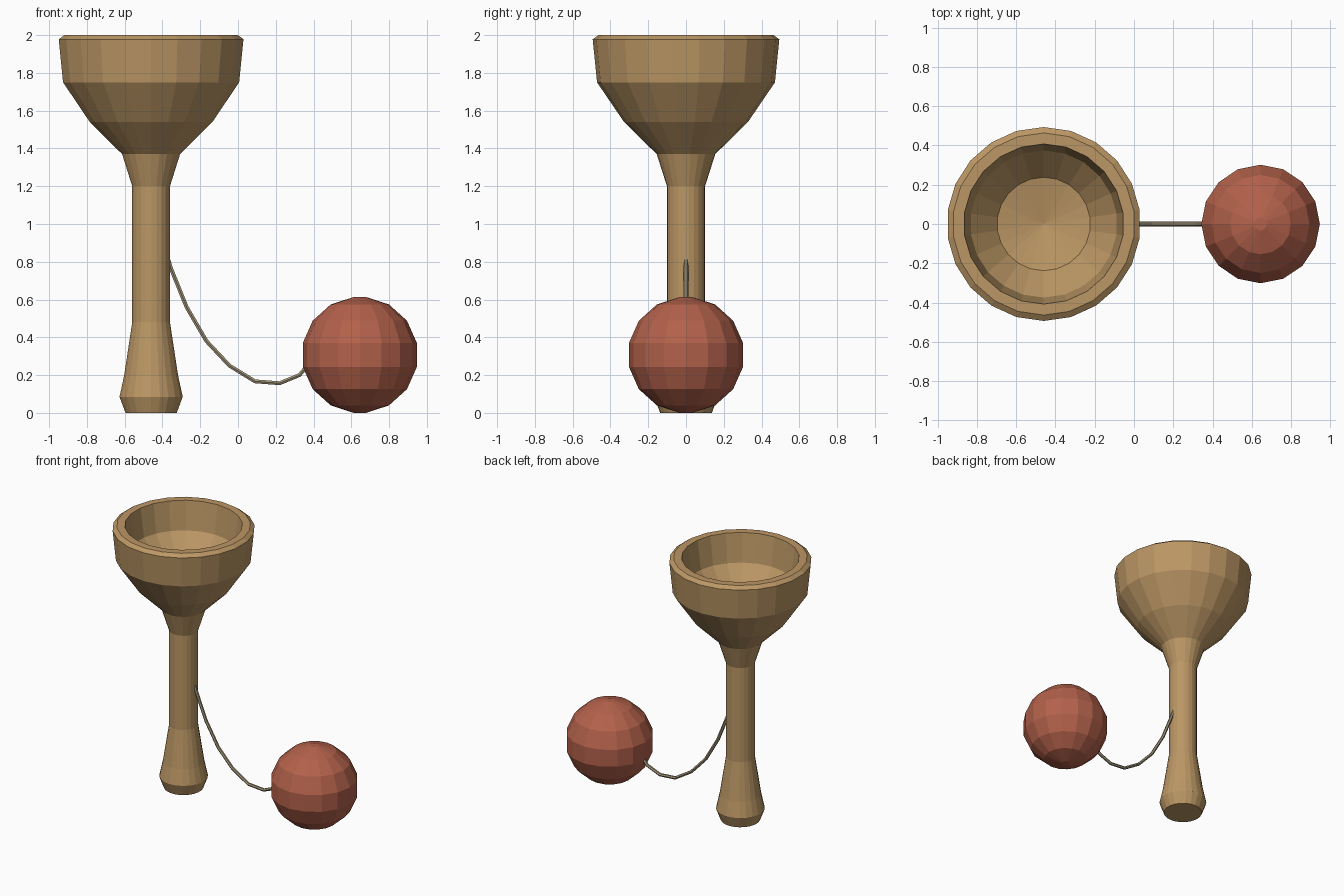
import bpy, bmesh
from math import sin, cos, pi, radians

if "Cube" in bpy.data.objects:
    bpy.data.objects.remove(bpy.data.objects["Cube"])

CUP_X = -0.46      # axis of the cup and handle
BALL_X = 0.645     # centre of the ball
BALL_R = 0.3085


def material(name, rgb):
    mat = bpy.data.materials.new(name)
    mat.diffuse_color = (*rgb, 1.0)
    mat.use_nodes = True
    mat.node_tree.nodes["Principled BSDF"].inputs["Base Color"].default_value = mat.diffuse_color
    return mat


def lathe(name, profile, sides, x, mat):
    """Revolve (radius, z) points about a vertical axis; radius 0 is a pole."""
    bm = bmesh.new()
    rings = []
    for r, z in profile:
        count = sides if r > 0 else 1
        rings.append([bm.verts.new((r * sin(2 * pi * i / sides),
                                    r * cos(2 * pi * i / sides), z))
                      for i in range(count)])
    for a, b in zip(rings, rings[1:]):
        for i in range(sides):
            j = (i + 1) % sides
            corners = [a[i % len(a)], a[j % len(a)], b[j % len(b)], b[i % len(b)]]
            bm.faces.new(list(dict.fromkeys(corners)))
    bmesh.ops.recalc_face_normals(bm, faces=bm.faces)
    mesh = bpy.data.meshes.new(name)
    bm.to_mesh(mesh)
    bm.free()
    mesh.materials.append(mat)
    obj = bpy.data.objects.new(name, mesh)
    obj.location.x = x
    bpy.context.collection.objects.link(obj)
    return obj


wood = material("wood", (0.50, 0.31, 0.13))
red = material("red_paint", (0.45, 0.12, 0.07))
twine = material("twine", (0.36, 0.30, 0.19))

# Turned handle with hollow cup
outside = [(0, 0), (0.137, 0), (0.169, 0.085), (0.144, 0.20), (0.101, 0.48),
           (0.101, 1.20), (0.155, 1.37), (0.328, 1.54), (0.471, 1.75),
           (0.494, 1.978), (0.464, 2.0)]
inside = [(0.408, 2.0), (0.375, 1.785), (0.238, 1.63), (0, 1.58)]
lathe("cup_and_handle", outside + inside, 22, CUP_X, wood)

# Ball with small flats at the poles
lats = [radians(-84 + 24 * i) for i in range(8)]
arc = [(BALL_R * cos(a), BALL_R * (sin(a) + sin(radians(84)))) for a in lats]
lathe("ball", [(0, arc[0][1])] + arc + [(0, arc[-1][1])], 16, BALL_X, red)

# Slack string from handle to ball
path = [(-0.375, 0.83), (-0.355, 0.765), (-0.272, 0.56), (-0.167, 0.38),
        (-0.045, 0.25), (0.09, 0.167), (0.22, 0.157), (0.325, 0.20), (0.40, 0.29)]
curve = bpy.data.curves.new("string", 'CURVE')
curve.dimensions = '3D'
curve.bevel_depth = 0.012
curve.bevel_resolution = 1
curve.use_fill_caps = True
spline = curve.splines.new('POLY')
spline.points.add(len(path) - 1)
for p, (x, z) in zip(spline.points, path):
    p.co = (x, 0, z, 1)
spline.use_smooth = False
curve.materials.append(twine)
bpy.context.collection.objects.link(bpy.data.objects.new("string", curve))
